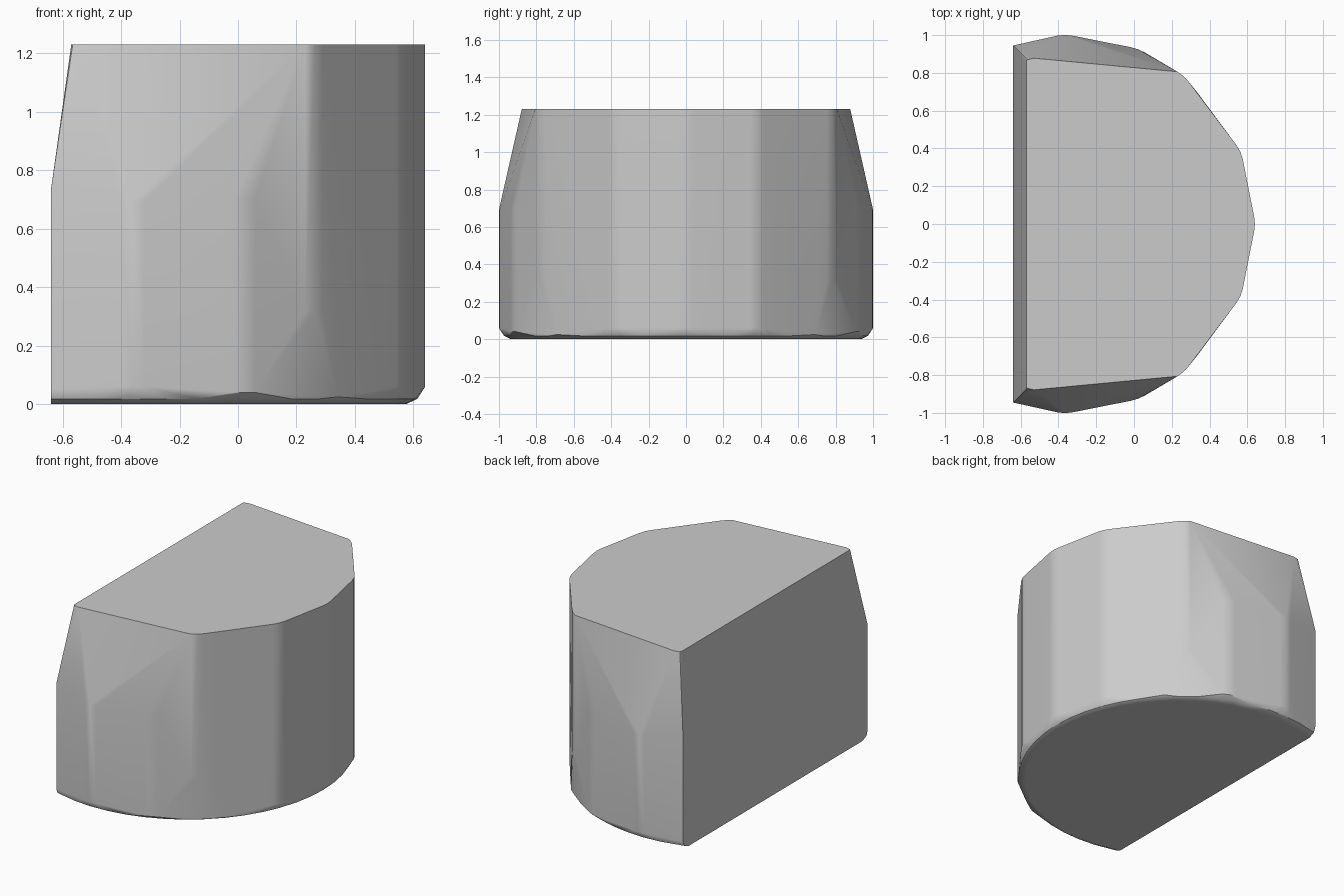
import bpy, bmesh
from math import radians, cos, sin, sqrt
from mathutils import Vector

cube = bpy.data.objects.get("Cube")
if cube:
    bpy.data.objects.remove(cube, do_unlink=True)

CX, BACK, TOP = -0.36, -0.64, 1.23   # arc centre, flat back plane, height
points = []


def add(x, y, z):
    # every point is mirrored front to back
    points.extend([(x, y, z), (x, -y, z)])


def polar(deg, r=1.004):
    return Vector((CX + r * cos(radians(deg)), r * sin(radians(deg))))


# Faceted wall: softly rounded columns (angle, bottom, top)
columns = [(0, 0.06, TOP), (22.5, 0.06, TOP), (51.5, 0.32, TOP),
           (67.5, 0.04, 0.70), (90, 0.06, 0.69)]
corners = [-22.5] + [c[0] for c in columns] + [106.3]
for i, (deg, low, high) in enumerate(columns):
    p, before, after = polar(deg), polar(corners[i]), polar(corners[i + 2])
    a = p + (before - p).normalized() * 0.04
    b = p + (after - p).normalized() * 0.04
    for q in (a, (a + b + 2 * p) / 4, b):
        add(q.x, q.y, low)
        add(q.x, q.y, high)

# Undercut facet low on the curved wall
add(0.34, 0.69, 0.025)

# Flat back with its leaning upper part and cut top corners
for z in (0.05, 0.73):
    add(BACK, 0.945, z)
add(-0.57, 0.86, TOP)
add(-0.565, 0.87, TOP)
add(-0.53, 0.878, TOP)

# Round chamfered base
for r, z in ((0.935, 0), (0.973, 0.018)):
    for step in range(15):
        q = polar(step * 7, r)
        add(q.x, q.y, z)
    add(BACK, sqrt(r * r - (BACK - CX) ** 2), z)

bm = bmesh.new()
for p in points:
    bm.verts.new(p)
bmesh.ops.remove_doubles(bm, verts=bm.verts, dist=0.0005)
hull = bmesh.ops.convex_hull(bm, input=bm.verts)
loose = {g for g in hull["geom_interior"] + hull["geom_unused"]
         if isinstance(g, bmesh.types.BMVert)}
bmesh.ops.delete(bm, geom=list(loose), context="VERTS")
bmesh.ops.dissolve_limit(bm, angle_limit=radians(0.8), verts=bm.verts, edges=bm.edges)
bmesh.ops.recalc_face_normals(bm, faces=bm.faces)
mesh = bpy.data.meshes.new("half_round_block")
bm.to_mesh(mesh)
bm.free()
block = bpy.data.objects.new("half_round_block", mesh)
bpy.context.collection.objects.link(block)

# Plain grey stone
grey = (0.6, 0.6, 0.6, 1)
mat = bpy.data.materials.new("light_grey")
mat.use_nodes = True
mat.diffuse_color = grey
mat.node_tree.nodes["Principled BSDF"].inputs["Base Color"].default_value = grey
mesh.materials.append(mat)

# Soft shading on shallow bends, crisp main edges
bpy.ops.object.select_all(action="DESELECT")
block.select_set(True)
bpy.context.view_layer.objects.active = block
bpy.ops.object.shade_smooth_by_angle(angle=radians(30))
soft = block.modifiers.new("weighted_normals", "WEIGHTED_NORMAL")
soft.keep_sharp = True
